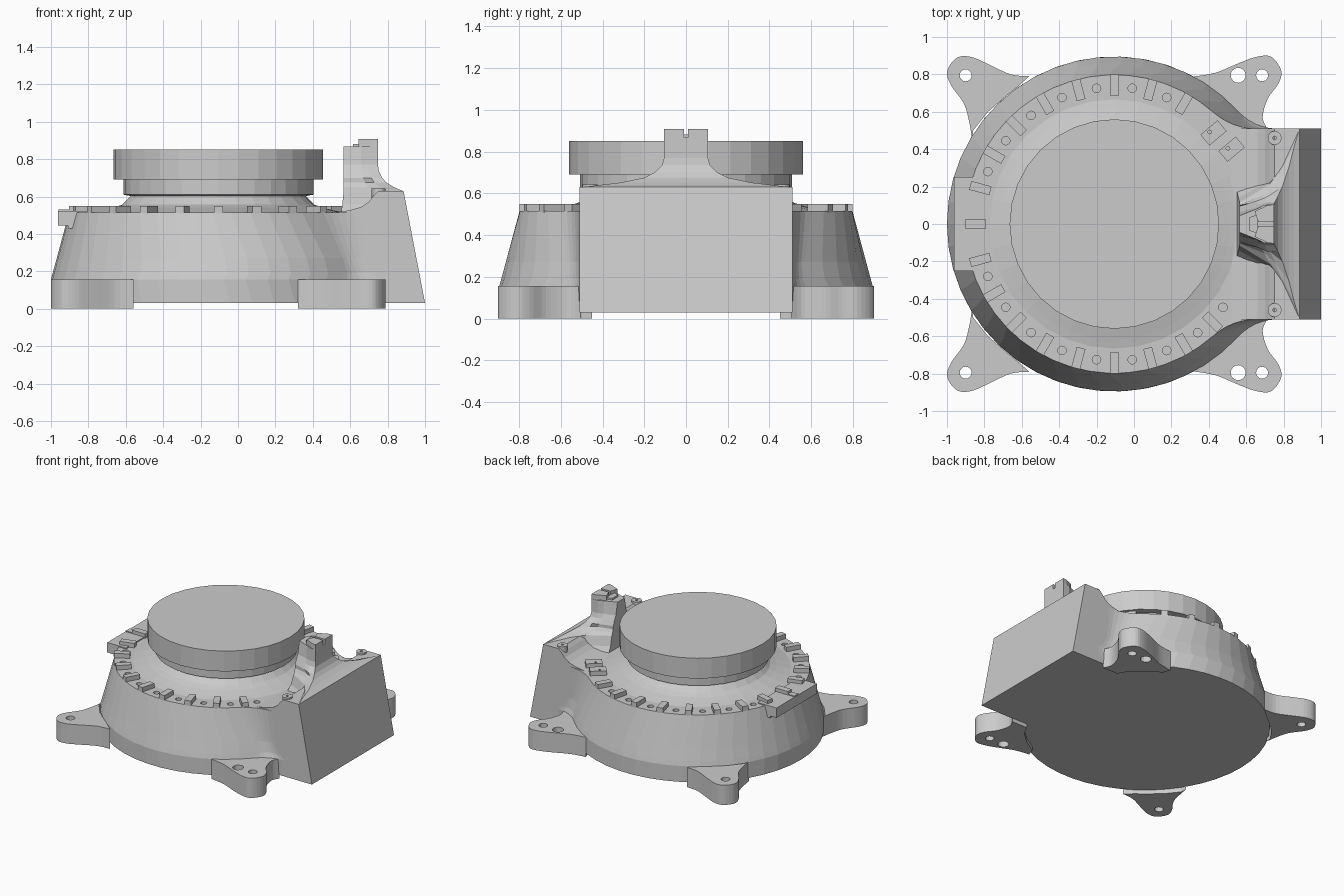
import bpy, bmesh
from math import sin, cos, pi, radians, sqrt, atan2
from mathutils import Vector

if "Cube" in bpy.data.objects:
    bpy.data.objects.remove(bpy.data.objects["Cube"])

CX = -0.105          # axis of the round housing
HALF = 0.51          # half width of the rear box
DECK = 0.515         # height of the round deck


def loft(name, rings):
    """Skin equal-length rings of 3D points and cap both ends."""
    bm = bmesh.new()
    rows = [[bm.verts.new(p) for p in r] for r in rings]
    n = len(rows[0])
    for a, b in zip(rows, rows[1:]):
        for i in range(n):
            j = (i + 1) % n
            bm.faces.new((a[i], a[j], b[j], b[i]))
    bm.faces.new(rows[0][::-1])
    bm.faces.new(rows[-1])
    bmesh.ops.recalc_face_normals(bm, faces=bm.faces)
    me = bpy.data.meshes.new(name)
    bm.to_mesh(me)
    bm.free()
    ob = bpy.data.objects.new(name, me)
    bpy.context.collection.objects.link(ob)
    return ob


def at(pts, z):
    return [(x, y, z) for x, y in pts]


def prism(name, pts, z0, z1):
    return loft(name, [at(pts, z0), at(pts, z1)])


def circle(x, y, r, n=16):
    return [(x + r * cos(2 * pi * i / n), y + r * sin(2 * pi * i / n)) for i in range(n)]


def lathe(name, profile, n=32, x=CX, y=0):
    return loft(name, [at(circle(x, y, r, n), z) for r, z in profile])


def tilted_rect(x, y, length, width, ang):
    c, s = cos(ang), sin(ang)
    return [(x + u * length / 2 * c - v * width / 2 * s, y + u * length / 2 * s + v * width / 2 * c)
            for u, v in ((-1, -1), (1, -1), (1, 1), (-1, 1))]


def curve_through(pts, steps=4):
    """Catmull-Rom curve through open points."""
    p = [Vector(q) for q in [pts[0]] + pts + [pts[-1]]]
    out = []
    for a, b, c, d in zip(p, p[1:], p[2:], p[3:]):
        for k in range(steps):
            t = k / steps
            v = 0.5 * (2 * b + (c - a) * t + (2 * a - 5 * b + 4 * c - d) * t * t
                       + (3 * b - a - 3 * c + d) * t ** 3)
            out.append((v.x, v.y))
    return out + [tuple(p[-1])]


def cut(ob, cutters):
    for c in cutters:
        c.hide_render = True
        m = ob.modifiers.new("cut", 'BOOLEAN')
        m.operation, m.solver, m.object = 'DIFFERENCE', 'EXACT', c
        bpy.context.view_layer.objects.active = ob
        bpy.ops.object.modifier_apply(modifier=m.name)
        bpy.data.objects.remove(c)


def box_end(z):
    return 1.0 - (z - 0.03) * 0.115 / 0.6


def body_ring(z, R, f):
    """Circle joined to the rear box by fillets of radius f."""
    dx = sqrt((R + f) ** 2 - (HALF + f) ** 2)
    a = atan2(HALF + f, dx)
    half = [(box_end(z), HALF)]
    for i in range(7):
        t = -pi / 2 + (a - pi / 2) * i / 6
        half.append((CX + dx + f * cos(t), HALF + f + f * sin(t)))
    for i in range(1, 19):
        t = a + (pi - a) * i / 18
        half.append((CX + R * cos(t), R * sin(t)))
    return at(half + [(x, -y) for x, y in half[-2::-1]], z)


# main housing: tapered drum merged with the rear box
housing = loft("housing", [body_ring(*s) for s in (
    (0.03, 0.895, 0.15), (0.155, 0.895, 0.28), (0.19, 0.886, 0.2),
    (0.27, 0.864, 0.18), (DECK, 0.798, 0.35))])
bolt_holes = []
for k in range(18):
    a = radians(67.5 + 15 * k)
    bolt_holes.append(prism("hole_cutter", circle(CX + 0.732 * cos(a), 0.732 * sin(a), 0.023, 12),
                            DECK - 0.03, DECK + 0.05))
bolt_holes.append(prism("hole_cutter", circle(0.545, -0.24, 0.012, 8), DECK - 0.03, DECK + 0.05))
cut(housing, bolt_holes)

# stepped ramp rising to the top of the rear box
ramp = [(0.52, DECK), (0.60, 0.527), (0.66, 0.545), (0.70, 0.572), (0.725, 0.605),
        (0.75, 0.63), (box_end(0.63), 0.63), (box_end(DECK), DECK)]
loft("rear_box_top", [[(x, s * HALF, z) for x, z in ramp] for s in (-1, 1)])

# neck, collar and cap
lathe("neck", [(0.68, DECK - 0.003), (0.62, 0.525), (0.56, 0.54), (0.515, 0.556), (0.465, 0.605)])
lathe("collar", [(0.465, 0.602), (0.508, 0.61), (0.508, 0.692)])
lathe("cap", [(0.56, 0.69), (0.56, 0.85)])

# teeth around the deck
for k in range(18):
    a = radians(60 + 15 * k)
    prism("deck_tooth", tilted_rect(CX + 0.742 * cos(a), 0.742 * sin(a), 0.112, 0.048, a),
          DECK - 0.01, 0.55)

# two larger pads with a small hole
for x, y in ((0.425, 0.487), (0.522, 0.4)):
    pad = prism("deck_pad", tilted_rect(x, y, 0.12, 0.075, radians(40)), DECK - 0.01, 0.55)
    cut(pad, [prism("pad_cutter", circle(x - 0.02, y + 0.005, 0.01, 8), 0.53, 0.6)])

# ledge on the left side
ledge = [(-0.963, -0.25), (-0.8, -0.25), (-0.8, 0.25), (-0.963, 0.25)]
prism("side_ledge", ledge, 0.445, DECK + 0.008)
prism("ledge_lip", [(-0.91, -0.25), (-0.85, -0.25), (-0.85, 0.25), (-0.91, 0.25)], 0.43, 0.45)
prism("ledge_key", [(-0.96, -0.024), (-0.88, -0.024), (-0.88, 0.024), (-0.96, 0.024)], 0.5, 0.53)

# feet with concave flanks and screw holes
left = curve_through([(-0.56, 0.79), (-0.66, 0.80), (-0.78, 0.855), (-0.87, 0.893), (-0.945, 0.89),
                      (-0.998, 0.82), (-0.98, 0.745), (-0.91, 0.645), (-0.882, 0.55), (-0.865, 0.45)])
left += [(-0.86, 0.5), (-0.78, 0.6), (-0.70, 0.67), (-0.615, 0.74)]
right = curve_through([(0.715, 0.505), (0.688, 0.57), (0.715, 0.67), (0.772, 0.75), (0.787, 0.82),
                       (0.735, 0.893), (0.66, 0.895), (0.56, 0.86), (0.44, 0.81), (0.32, 0.788)])
right += [(0.34, 0.73), (0.45, 0.66), (0.54, 0.58), (0.58, 0.505)]
for s in (-1, 1):
    for name, pts, holes in (("left_foot", left, [(-0.9, 0.795, 0.032)]),
                             ("right_foot", right, [(0.557, 0.795, 0.04), (0.685, 0.795, 0.032)])):
        foot = prism(name, [(x, s * y) for x, y in pts], 0, 0.155)
        cut(foot, [prism("foot_cutter", circle(x, s * y, r), -0.1, 0.3) for x, y, r in holes])

# small round bosses on the rear box corners
for s in (-1, 1):
    boss = lathe("corner_boss", [(0.037, 0.55), (0.037, 0.643)], 16, 0.752, s * 0.46)
    cut(boss, [prism("boss_cutter", circle(0.752, s * 0.46, 0.01, 8), 0.61, 0.7)])

# upright post flaring into the rear box: z, left x, left half width, right x, right half width
sections = [(0.52, 0.552, 0.17, 0.885, 0.5), (0.56, 0.558, 0.14, 0.885, 0.5),
            (0.63, 0.565, 0.115, 0.882, 0.5), (0.64, 0.565, 0.11, 0.855, 0.41),
            (0.652, 0.565, 0.105, 0.83, 0.31), (0.675, 0.565, 0.1, 0.793, 0.2),
            (0.70, 0.565, 0.095, 0.77, 0.15), (0.735, 0.565, 0.085, 0.753, 0.115),
            (0.77, 0.565, 0.065, 0.748, 0.105), (0.868, 0.565, 0.045, 0.748, 0.105)]
rings = []
for z, xl, wl, xr, wr in sections:
    xm, wm = xl + (xr - xl) * 0.5, wl + (wr - wl) * (0.25 if wr > 0.15 else 0.6)
    xn, wn = xl + (xr - xl) * 0.72, wl + (wr - wl) * (0.5 if wr > 0.15 else 0.95)
    up = [(xl, wl), (xm, wm), (xn, wn), (xr, wr)]
    rings.append(at([(x, -y) for x, y in up] + up[::-1], z))
loft("post", rings)

# paired jaws and step on the post head
for s in (-1, 1):
    prism("post_jaw", [(x, s * y) for x, y in ((0.665, 0.01), (0.748, 0.01), (0.748, 0.105),
                                               (0.715, 0.1), (0.645, 0.068))], 0.86, 0.907)
prism("post_step", [(0.615, -0.035), (0.66, -0.05), (0.66, 0.05), (0.615, 0.035)], 0.86, 0.882)
